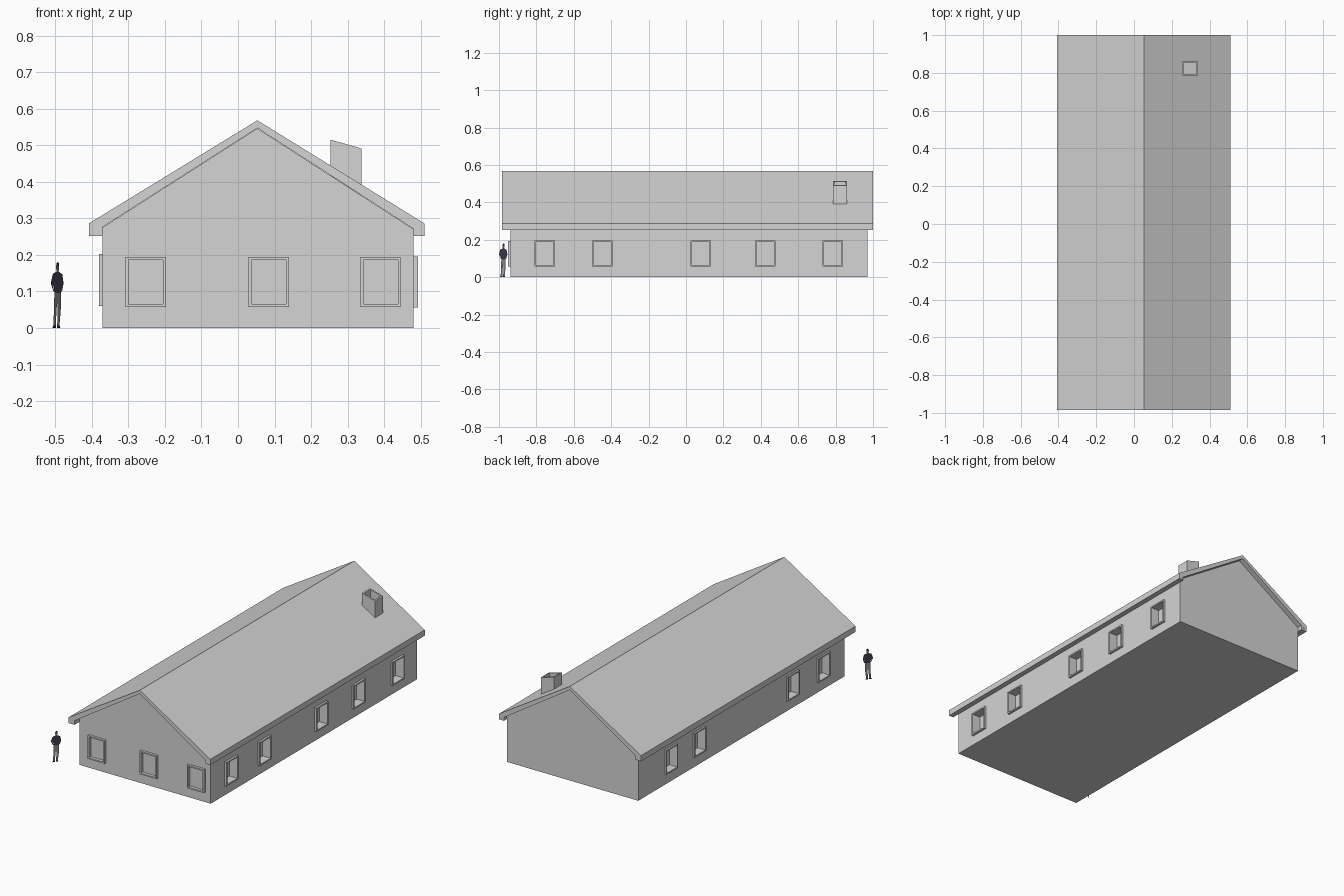
import bpy, bmesh
from mathutils import Vector

if "Cube" in bpy.data.objects:
    bpy.data.objects.remove(bpy.data.objects["Cube"])


def material(name, rgb):
    m = bpy.data.materials.new(name)
    m.diffuse_color = (*rgb, 1)
    m.use_nodes = True
    m.node_tree.nodes["Principled BSDF"].inputs["Base Color"].default_value = m.diffuse_color
    return m


GREY = material("plain light grey", (0.66, 0.66, 0.66))
NAVY = material("shirt navy", (0.045, 0.045, 0.075))
TROUSER = material("trouser grey", (0.24, 0.24, 0.24))
SKIN = material("skin", (0.22, 0.15, 0.12))
DARK = material("dark hair and shoes", (0.025, 0.022, 0.022))


def finish(name, bm, mat):
    bmesh.ops.recalc_face_normals(bm, faces=bm.faces[:])
    me = bpy.data.meshes.new(name)
    bm.to_mesh(me)
    bm.free()
    me.materials.append(mat)
    ob = bpy.data.objects.new(name, me)
    bpy.context.collection.objects.link(ob)
    return ob


def prism(name, profile, y0, y1, mat=GREY):
    """Extrude an (x, z) profile along y."""
    bm = bmesh.new()
    face = bm.faces.new([bm.verts.new((x, y0, z)) for x, z in profile])
    out = bmesh.ops.extrude_face_region(bm, geom=[face])
    verts = [v for v in out["geom"] if isinstance(v, bmesh.types.BMVert)]
    bmesh.ops.translate(bm, verts=verts, vec=(0, y1 - y0, 0))
    return finish(name, bm, mat)


def add_box(bm, a, b):
    """Add the box between two opposite corners."""
    vs = bmesh.ops.create_cube(bm, size=1)["verts"]
    for v in vs:
        v.co = Vector([(p + q) / 2 + c * abs(q - p) for p, q, c in zip(a, b, v.co)])


# Main dimensions
X0, X1, Y0, Y1 = -0.37, 0.48, -0.938, 0.97
EX0, EX1, RIDGE = -0.408, 0.51, 0.053
RY0, RY1 = -0.985, 1.0
EAVE, EAVE_TOP, APEX_IN, APEX = 0.252, 0.286, 0.547, 0.568


def under(x):
    edge = EX0 if x < RIDGE else EX1
    return EAVE + (APEX_IN - EAVE) * (x - edge) / (RIDGE - edge)


# House body with gable ends
body = prism("house_body", [(X0, 0), (X1, 0), (X1, under(X1) - .001),
                            (RIDGE, APEX_IN - .001), (X0, under(X0) - .001)], Y0, Y1)

# Folded roof slab and flat soffits under the eaves
prism("roof", [(EX0, EAVE), (EX0, EAVE_TOP), (RIDGE, APEX), (EX1, EAVE_TOP),
               (EX1, EAVE), (RIDGE, APEX_IN)], RY0, RY1)
for side, wall, edge in (("left", X0, EX0), ("right", X1, EX1)):
    prism(side + "_soffit", [(edge, EAVE), (wall, EAVE), (wall, under(wall))], RY0 + .001, RY1 - .001)

# Windows: centres along each wall, bottom, top, protrusion, recess
WALLS = {
    "front": ([-0.252, 0.084, 0.39], 0.058, 0.194, 0.014, 0.004),
    "right": ([-0.755, -0.447, 0.078, 0.423, 0.784], 0.056, 0.195, 0.012, 0.04),
    "left": ([-0.74, -0.455, 0.41, 0.67], 0.060, 0.203, 0.010, 0.04),
}
HALF, BAR = 0.055, 0.008


def place(wall, t, d, z):
    """Wall coordinates (along, outward, up) to world."""
    return {"front": (t, Y0 - d, z), "right": (X1 + d, t, z), "left": (X0 - d, t, z)}[wall]


cut = bmesh.new()
for wall, (centres, z0, z1, out, depth) in WALLS.items():
    for i, c in enumerate(centres):
        a, b = c - HALF, c + HALF
        bm = bmesh.new()
        for t0, t1, s0, s1 in ((a, a + BAR, z0, z1), (b - BAR, b, z0, z1),
                               (a + BAR, b - BAR, z0, z0 + BAR), (a + BAR, b - BAR, z1 - BAR, z1)):
            add_box(bm, place(wall, t0, -0.002, s0), place(wall, t1, out, s1))
        finish(f"{wall}_window_frame_{i + 1}", bm, GREY)
        add_box(cut, place(wall, a + BAR, -depth, z0 + BAR), place(wall, b - BAR, 0.03, z1 - BAR))

# Recessed window openings cut from the body
cutter = finish("window_cutter", cut, GREY)
cutter.hide_render = True
cutter.display_type = 'WIRE'
mod = body.modifiers.new("window_openings", 'BOOLEAN')
mod.operation, mod.solver, mod.object = 'DIFFERENCE', 'EXACT', cutter

# Chimney with sloped, hollow top
bm = bmesh.new()
add_box(bm, (0.253, 0.785, 0.36), (0.338, 0.86, 0.515))
for v in bm.verts:
    if v.co.z > 0.5 and v.co.x > 0.3:
        v.co.z = 0.491
bm.normal_update()
top = max(bm.faces, key=lambda f: f.calc_center_median().z)
bmesh.ops.inset_region(bm, faces=[top], thickness=0.012)
ext = bmesh.ops.extrude_discrete_faces(bm, faces=[top])
bmesh.ops.translate(bm, verts=ext["faces"][0].verts[:], vec=(0, 0, -0.045))
finish("chimney", bm, GREY)

# Flat scale figure standing on a diagonal line beside the house
P0, P1 = Vector((-0.512, -1.0, 0)), Vector((-0.477, -0.955, 0))


def card(name, mat, *outlines):
    bm = bmesh.new()
    for pts in outlines:
        bm.faces.new([bm.verts.new(P0.lerp(P1, u) + Vector((0, 0, z))) for u, z in pts])
    finish(name, bm, mat)


card("figure_head", SKIN, [(.47, .153), (.6, .153), (.66, .163), (.66, .17), (.42, .17), (.42, .163)])
card("figure_hair", DARK, [(.42, .17), (.66, .17), (.62, .178), (.54, .181), (.46, .178)])
card("figure_shirt", NAVY, [(.28, .096), (.78, .096), (.86, .112), (1, .122), (.9, .147),
                            (.62, .154), (.44, .154), (.16, .148), (0, .122), (.22, .114)])
card("figure_arms", SKIN, [(0, .122), (.14, .117), (.28, .1), (.2, .1)],
     [(1, .122), (.88, .114), (.78, .1), (.88, .1)])
card("figure_trousers", TROUSER, [(.28, .096), (.78, .096), (.8, .06), (.68, .007), (.5, .007), (.54, .05),
                                  (.5, .07), (.44, .045), (.4, .007), (.2, .007), (.25, .05)])
card("figure_shoes", DARK, [(.12, 0), (.4, 0), (.4, .007), (.2, .007)],
     [(.5, 0), (.76, 0), (.68, .007), (.5, .007)])
